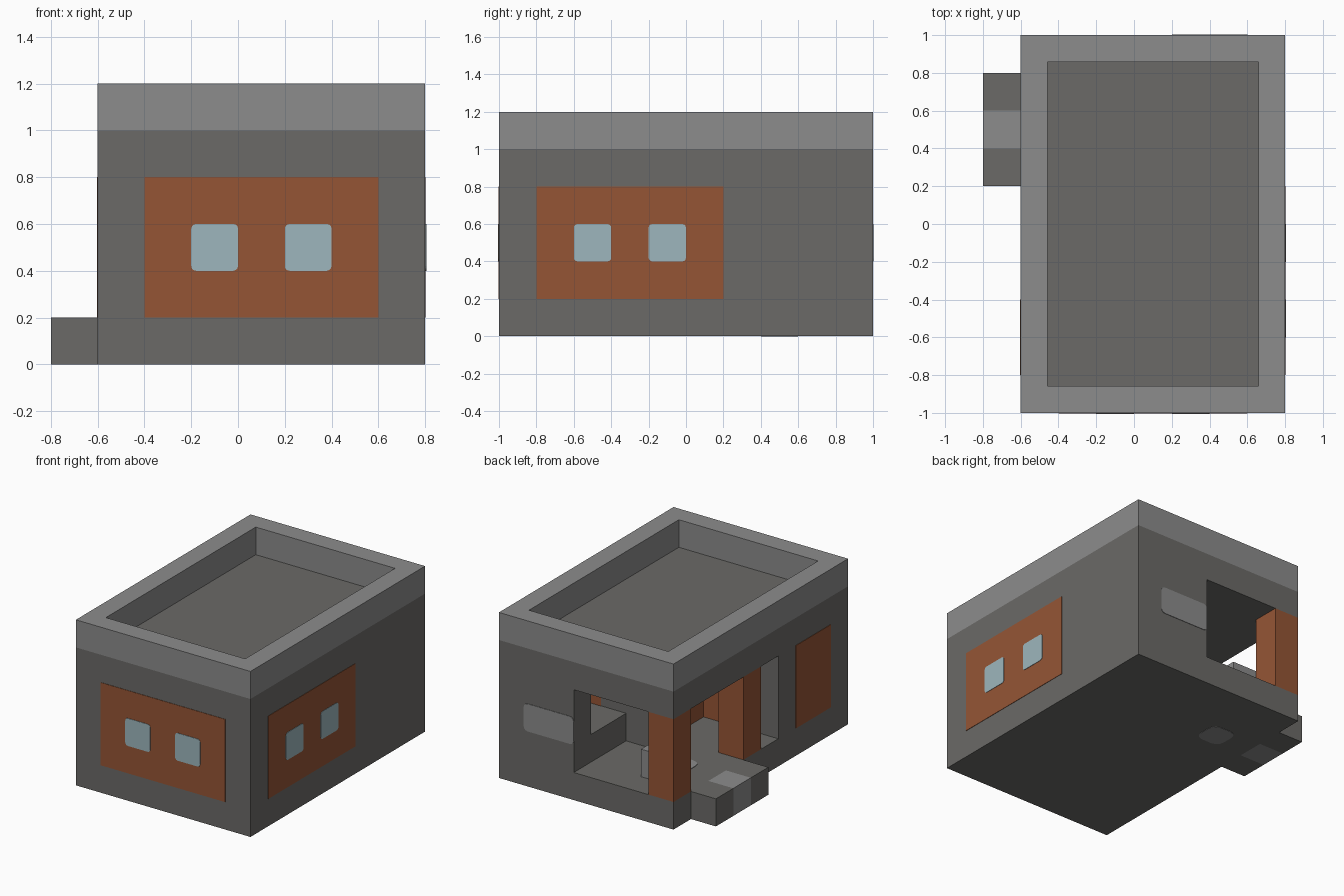
import bpy
import bmesh
from mathutils import Vector

if "Cube" in bpy.data.objects:
    bpy.data.objects.remove(bpy.data.objects["Cube"], do_unlink=True)


def material(name, r, g, b):
    m = bpy.data.materials.new(name)
    m.use_nodes = True
    m.diffuse_color = (r, g, b, 1)
    m.node_tree.nodes["Principled BSDF"].inputs["Base Color"].default_value = (r, g, b, 1)
    return m


STONE = material("dark stone", 0.147, 0.144, 0.136)
LIGHT = material("light stone", 0.262, 0.262, 0.262)
BRICK = material("brown brick", 0.301, 0.091, 0.036)
GLASS = material("pale glass", 0.337, 0.468, 0.509)


def finish(bm, name, *mats):
    bmesh.ops.recalc_face_normals(bm, faces=bm.faces)
    mesh = bpy.data.meshes.new(name)
    bm.to_mesh(mesh)
    bm.free()
    for m in mats:
        mesh.materials.append(m)
    ob = bpy.data.objects.new(name, mesh)
    bpy.context.collection.objects.link(ob)
    return ob


def box_mesh(lo, hi):
    lo, hi = Vector(lo), Vector(hi)
    bm = bmesh.new()
    bmesh.ops.create_cube(bm, size=1)
    for v in bm.verts:
        v.co = (lo + hi) / 2 + v.co * (hi - lo)
    return bm


def box(name, lo, hi, mat):
    return finish(box_mesh(lo, hi), name, mat)


def plate(name, axis, at, out, a, b, mat, thick=0.003, rounding=0):
    """Thin plate on the plane axis=at, spanning corners a to b in the other two axes."""
    lo, hi = list(a), list(b)
    lo.insert(axis, min(at, at + out * thick))
    hi.insert(axis, max(at, at + out * thick))
    bm = box_mesh(lo, hi)
    if rounding:
        corners = [e for e in bm.edges
                   if abs(e.verts[0].co[axis] - e.verts[1].co[axis]) > thick / 2]
        bmesh.ops.bevel(bm, geom=corners, offset=rounding, segments=3,
                        profile=0.5, affect='EDGES')
    return finish(bm, name, mat)


# Floor slab and entrance step with a lighter middle stone
box("floor_slab", (-0.6, -1, 0), (0.8, 1, 0.2), STONE)
for i, (y, mat) in enumerate([(0.2, STONE), (0.4, LIGHT), (0.6, STONE)]):
    box(f"entrance_step_{i + 1}", (-0.8, y, 0), (-0.6, y + 0.2, 0.2), mat)

# Walls extruded from the floor plan, leaving the open porch at one corner
plan = [(-0.6, -1), (0.8, -1), (0.8, 1), (0.2, 1), (0.2, 0.8),
        (0.6, 0.8), (0.6, 0.4), (0, 0.4), (0, -0.2), (-0.6, -0.2)]
bm = bmesh.new()
ground = bm.faces.new([bm.verts.new((x, y, 0.2)) for x, y in plan])
raised = bmesh.ops.extrude_face_region(bm, geom=[ground])["geom"]
bmesh.ops.translate(bm, vec=(0, 0, 0.6),
                    verts=[v for v in raised if isinstance(v, bmesh.types.BMVert)])
finish(bm, "walls", STONE)

# Roof slab with a raised light parapet around a sunken deck
bm = box_mesh((-0.6, -1, 0.8), (0.8, 1, 1))
top = max(bm.faces, key=lambda f: f.calc_center_median().z)
top = bmesh.ops.extrude_discrete_faces(bm, faces=[top])["faces"][0]
bmesh.ops.translate(bm, vec=(0, 0, 0.2), verts=top.verts)
bmesh.ops.inset_region(bm, faces=[top], thickness=0.2)
deck = bmesh.ops.extrude_discrete_faces(bm, faces=[top])["faces"][0]
bmesh.ops.translate(bm, vec=(0, 0, -0.2), verts=deck.verts)
bmesh.ops.remove_doubles(bm, verts=bm.verts, dist=0.0001)
for f in bm.faces:
    f.material_index = int(f.calc_center_median().z > 1.01)
finish(bm, "roof", STONE, LIGHT)

# Porch posts and furniture
for name, y in (("corner_post", 0.8), ("side_post", 0)):
    box(name, (-0.6, y, 0.2), (-0.4, y + 0.2, 0.8), BRICK)
box("bench", (0.2, 0.4, 0.2), (0.6, 0.8, 0.4), STONE)
box("stool", (-0.4, 0.6, 0.2), (-0.2, 0.8, 0.4), LIGHT)

# Brick panels, outside and inside the porch
plate("front_panel", 1, -1, -1, (-0.4, 0.2), (0.6, 0.8), BRICK)
plate("left_panel", 0, 0.8, 1, (-0.8, 0.2), (0.2, 0.8), BRICK)
plate("right_panel", 0, -0.6, -1, (-0.8, 0.2), (-0.4, 0.8), BRICK)
plate("porch_side_panel", 0, 0, -1, (-0.2, 0.2), (0.2, 0.8), BRICK)
plate("porch_end_panel", 1, -0.2, 1, (-0.4, 0.2), (0, 0.8), BRICK)
plate("porch_bench_panel", 1, 0.4, 1, (0.4, 0.4), (0.6, 0.8), BRICK)

# Windows in pairs
for i, x in enumerate((-0.2, 0.2)):
    plate(f"front_window_{i + 1}", 1, -1, -1, (x, 0.4), (x + 0.2, 0.6),
          GLASS, 0.006, 0.02)
for i, y in enumerate((-0.6, -0.2)):
    plate(f"left_window_{i + 1}", 0, 0.8, 1, (y, 0.4), (y + 0.2, 0.6),
          GLASS, 0.006, 0.02)

# Light stone band on the back and a light paving stone seen on both floor sides
plate("back_band", 1, 1, 1, (0.2, 0.4), (0.6, 0.6), LIGHT, rounding=0.03)
plate("paving_stone_top", 2, 0.2, 1, (-0.4, 0.4), (-0.2, 0.6), LIGHT, rounding=0.06)
plate("paving_stone_under", 2, 0, -1, (-0.4, 0.4), (-0.2, 0.6), LIGHT, 0.002, 0.06)
